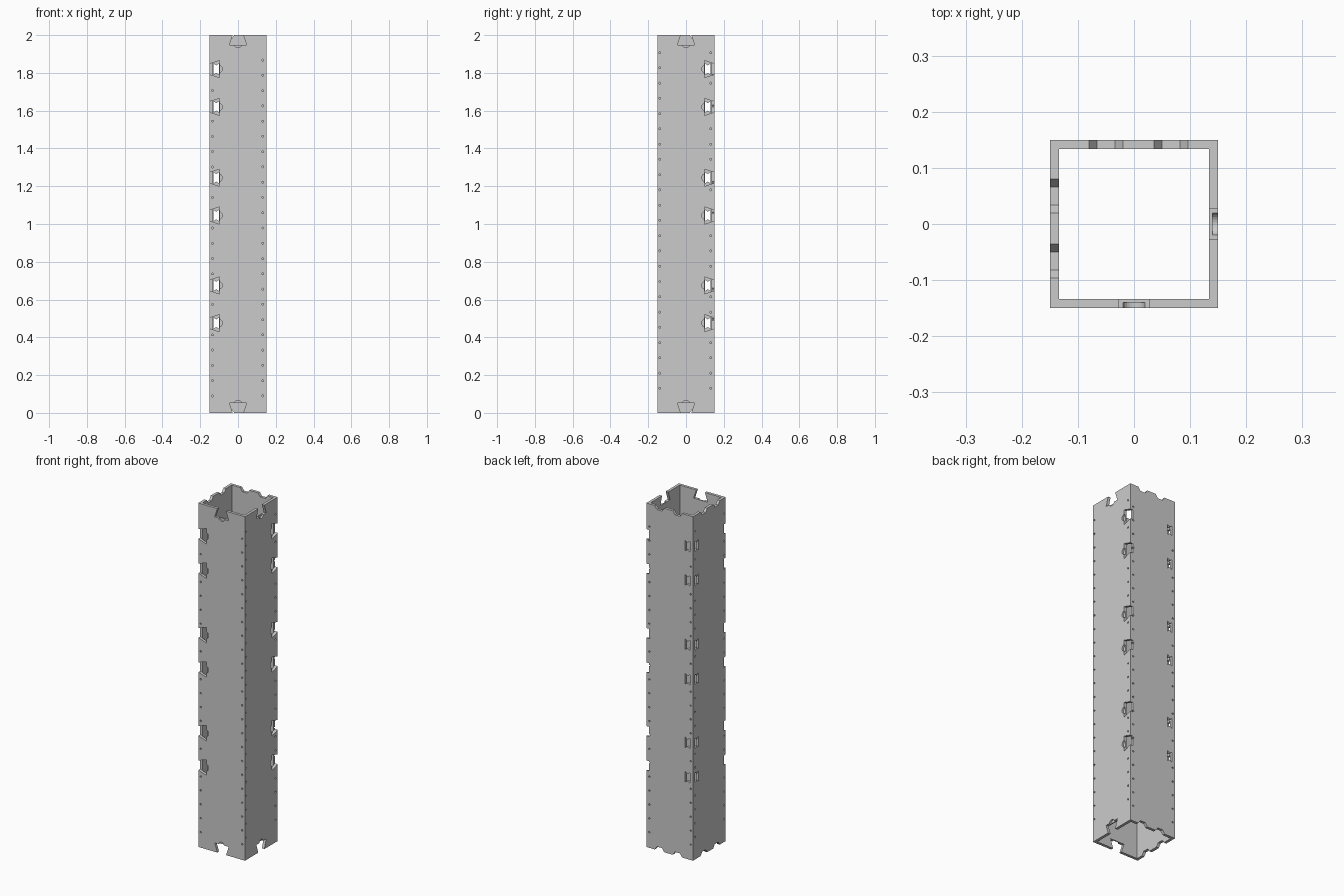
import bpy, bmesh, math

if "Cube" in bpy.data.objects:
    bpy.data.objects.remove(bpy.data.objects["Cube"])

H, R, WALL = 2.0, 0.15, 0.016
SLOT_Z = [0.475, 0.675, 1.045, 1.245, 1.62, 1.82]
# wall coordinates (u along the wall, z up, d inward from the outside) to space
FACE = {
    "front": lambda u, z, d: (u, -R + d, z),
    "back": lambda u, z, d: (u, R - d, z),
    "right": lambda u, z, d: (R - d, u, z),
    "left": lambda u, z, d: (-R + d, u, z),
}


def add_prism(bm, face, outline, depth):
    """Closed prism through one wall from an outline of (u, z) points."""
    f = FACE[face]
    a = [bm.verts.new(f(u, z, -0.01)) for u, z in outline]
    b = [bm.verts.new(f(u, z, depth)) for u, z in outline]
    bm.faces.new(a)
    bm.faces.new(b[::-1])
    n = len(a)
    for i in range(n):
        j = (i + 1) % n
        bm.faces.new((a[j], a[i], b[i], b[j]))


def to_object(bm, name):
    bmesh.ops.recalc_face_normals(bm, faces=bm.faces[:])
    me = bpy.data.meshes.new(name)
    bm.to_mesh(me)
    bm.free()
    ob = bpy.data.objects.new(name, me)
    bpy.context.collection.objects.link(ob)
    return ob


def circle(cu, cz, r, n):
    return [(cu + r * math.cos(2 * math.pi * (i + 0.5) / n),
             cz + r * math.sin(2 * math.pi * (i + 0.5) / n)) for i in range(n)]


# square tube
bm = bmesh.new()
rings = []
for r, z in ((R, 0), (R, H), (R - WALL, H), (R - WALL, 0)):
    rings.append([bm.verts.new((sx * r, sy * r, z))
                  for sx, sy in ((-1, -1), (1, -1), (1, 1), (-1, 1))])
for k in range(4):
    p, q = rings[k], rings[(k + 1) % 4]
    for i in range(4):
        j = (i + 1) % 4
        bm.faces.new((p[i], p[j], q[j], q[i]))
column = to_object(bm, "square_column")

through, recess, holes = bmesh.new(), bmesh.new(), bmesh.new()

# dovetail openings with a round finger recess: (along edge, depth from edge)
DOVETAIL = [(-.028, -.01), (.028, -.01), (.028, 0), (.045, .052), (-.045, .052), (-.028, 0)]
FINGER = circle(0, .047, .02, 24)
for face, side in (("front", -1), ("right", 1)):
    frames = [lambda a, b: (a, H - b), lambda a, b: (a, b)]
    frames += [lambda a, b, zc=zc, s=side: (s * (R - b), zc + a) for zc in SLOT_Z]
    for fr in frames:
        add_prism(through, face, [fr(a, b) for a, b in DOVETAIL], WALL + .001)
        add_prism(recess, face, [fr(a, b) for a, b in FINGER], .010)

# back and left walls: waisted key slots and sloped end notches
for face, side in (("back", -1), ("left", 1)):
    for zc in SLOT_Z:
        pts = [(.10, -.03), (.115, -.02), (.13, -.03), (.13, .03), (.115, .02), (.10, .03)]
        add_prism(through, face, [(side * u, zc + v) for u, v in pts], WALL + .001)
    for c in (-.05, .066):
        c = c if face == "back" else -c + .016 if c > 0 else -c
        if face == "left":
            c = {True: .05, False: -.066}[c > 0]
        notch = [(-.03, -.01), (.03, -.01), (.03, 0), (.016, .02), (-.016, .02), (-.03, 0)]
        add_prism(through, face, [(c + u, v) for u, v in notch], WALL + .001)
        add_prism(through, face, [(c + u, H - v) for u, v in notch], WALL + .001)

# rows of nail holes along the corners
for face, columns in (("front", (-.135, .131)), ("right", (-.139, .131)),
                      ("back", (-.135, .131)), ("left", (-.139, .131))):
    off = 0 if face in ("front", "back") else .04
    for u in columns:
        slotted = (u < 0) == (face in ("front", "back"))
        for i in range(23):
            z = .09 + off + i * .0808
            if slotted and min(abs(z - s) for s in SLOT_Z) < .055:
                continue
            add_prism(holes, face, circle(u, z, .005, 8), .012)

# carve the column and bake the result
cutters = []
for name, b in (("joint_cutter", through), ("recess_cutter", recess), ("hole_cutter", holes)):
    c = to_object(b, name)
    c.hide_render = True
    m = column.modifiers.new(name, "BOOLEAN")
    m.operation, m.solver, m.object = "DIFFERENCE", "EXACT", c
    cutters.append(c)
dg = bpy.context.evaluated_depsgraph_get()
baked = bpy.data.meshes.new_from_object(column.evaluated_get(dg))
column.modifiers.clear()
column.data = baked
for c in cutters:
    bpy.data.objects.remove(c)
